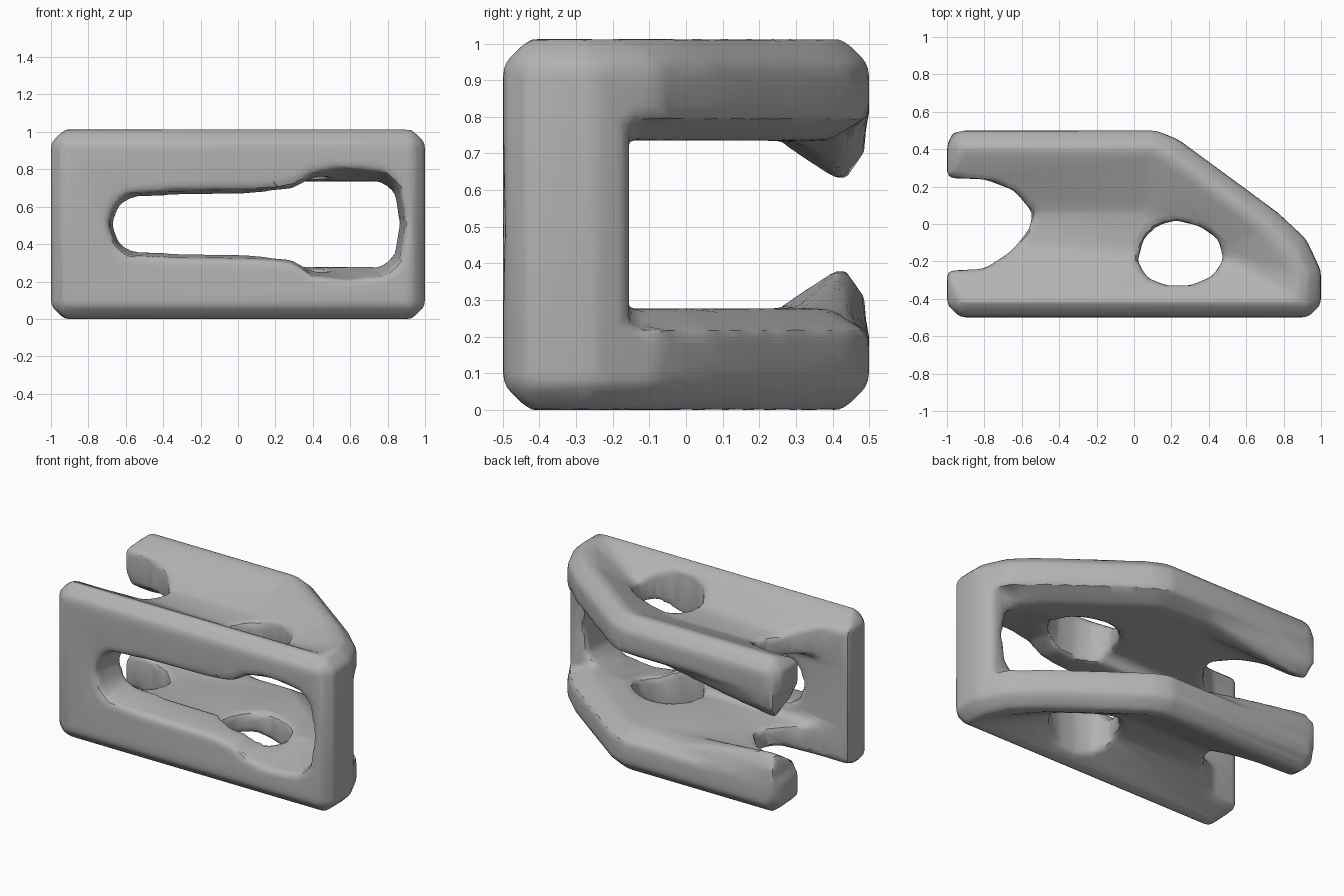
import bpy, bmesh, math

cube = bpy.data.objects.get("Cube")
if cube:
    bpy.data.objects.remove(cube, do_unlink=True)

grey = bpy.data.materials.new("plain grey")
grey.use_nodes = True
grey.diffuse_color = (0.45, 0.45, 0.45, 1)
grey.node_tree.nodes["Principled BSDF"].inputs["Base Color"].default_value = grey.diffuse_color

TOP = 1.012


def make_object(name, bm):
    bmesh.ops.recalc_face_normals(bm, faces=bm.faces)
    mesh = bpy.data.meshes.new(name)
    bm.to_mesh(mesh)
    bm.free()
    obj = bpy.data.objects.new(name, mesh)
    bpy.context.collection.objects.link(obj)
    return obj


def prism(name, outline, low, high, bevel=0):
    """Extrude an x, y outline upwards, chamfering the sharp edges if asked."""
    bm = bmesh.new()
    face = bm.faces.new([bm.verts.new((x, y, low)) for x, y in outline])
    for v in bmesh.ops.extrude_face_region(bm, geom=[face])["geom"]:
        if isinstance(v, bmesh.types.BMVert):
            v.co.z += high - low
    bmesh.ops.recalc_face_normals(bm, faces=bm.faces)
    if bevel:
        edges = [e for e in bm.edges if e.calc_face_angle(0) > math.radians(50)]
        bmesh.ops.bevel(bm, geom=edges, offset=bevel, segments=1, affect="EDGES")
    return make_object(name, bm)


def loft(name, ring_a, ring_b):
    """Join two rings that have the same number of points."""
    bm = bmesh.new()
    a, b = ([bm.verts.new(p) for p in ring] for ring in (ring_a, ring_b))
    bm.faces.new(a)
    bm.faces.new(b)
    for i in range(len(a)):
        bm.faces.new((a[i - 1], a[i], b[i], b[i - 1]))
    return make_object(name, bm)


def hull(name, points, flip=False):
    bm = bmesh.new()
    for x, y, z in points:
        bm.verts.new((x, y, TOP - z if flip else z))
    bmesh.ops.convex_hull(bm, input=bm.verts)
    return make_object(name, bm)


def rim(inset, left, front, z):
    """Outline of an arm moved inwards along its right and rear sides."""
    return [(x, y, z) for x, y in ((left, front), (1 - inset, front), (1 - inset, -.25 - inset * .3),
                                   (.78 - inset * .8, .05 - inset * .8),
                                   (.2 - inset * .4, .475 - inset), (.1, .5 - inset),
                                   (left, .5 - inset))]


def apply(obj, kind, **settings):
    mod = obj.modifiers.new(kind.lower(), kind)
    for key, value in settings.items():
        setattr(mod, key, value)
    bpy.context.view_layer.objects.active = obj
    bpy.ops.object.modifier_apply(modifier=mod.name)


def combine(obj, other, operation):
    apply(obj, "BOOLEAN", object=other, operation=operation, solver="EXACT")
    bpy.data.objects.remove(other, do_unlink=True)


# Chamfered solid block with a sloping rear corner
bracket = prism("bracket", [(-1, -.5), (1, -.5), (1, -.25), (.92, -.08), (.77, .06),
                            (.24, .45), (.12, .5), (-1, .5)], 0, TOP, bevel=0.07)

# Gap between the two arms
combine(bracket, prism("arm_gap", [(-1.2, -.25), (.3, -.25), (.7, -.19), (.85, -.155),
                                   (1.2, -.155), (1.2, .7), (-1.2, .7)],
                       0.22, 0.792), "DIFFERENCE")

for flip in (False, True):
    # Inner face of the arm, sloping away at its outer edge
    combine(bracket, hull("arm_inner_face", rim(.02, -.98, -.3, .85) + rim(.02, -.98, -.3, .79)
                          + rim(.11, -.97, -.3, .735), flip), "UNION")
    # Flared prong end
    combine(bracket, hull("prong_flare", [
        (-.2, .3, .74), (-.2, .44, .75), (-.6, .43, .67), (-.96, .43, .615), (-.97, .49, .7),
        (-.97, .27, .72), (-.97, .49, .9), (-.97, .3, .9), (-.2, .3, .9), (-.2, .48, .9)],
        flip), "UNION")
    # Shallow dish in the outer surface, leaving a raised rim
    floor = [(-1.2, -.1), (.25, -.15), (.42, -.15), (.05, .06), (-1.2, .06)]
    combine(bracket, hull("dish", rim(.1, -1.2, -.41, 1.02) + [(x, y, .87) for x, y in floor],
                          flip), "DIFFERENCE")

# Side notch and round opening through both arms
combine(bracket, prism("notch", [(-1.2, .25), (-.8, .24), (-.64, .18), (-.54, .06), (-.56, -.03),
                                 (-.66, -.15), (-.8, -.24), (-1.2, -.26)],
                       -.2, 1.2), "DIFFERENCE")
combine(bracket, prism("opening", [(.02, -.2), (.05, -.08), (.12, -.01), (.22, .02), (.35, -.01),
                                   (.45, -.08), (.48, -.19), (.42, -.28), (.3, -.33),
                                   (.18, -.33), (.07, -.29)], -.2, 1.2), "DIFFERENCE")

# Keyhole slot through the front wall, wider at the front
upper = [(-.66, .51), (-.62, .6), (-.55, .64), (-.3, .65), (.1, .655), (.28, .67), (.4, .73),
         (.55, .745), (.75, .73), (.83, .67), (.86, .51)]
keyhole = upper + [(x, TOP - z) for x, z in reversed(upper[1:-1])]
combine(bracket, loft("slot", [(.1 + (x - .1) * 1.05, -.51, .506 + (z - .506) * 1.26)
                               for x, z in keyhole],
                      [(x, -.13, z) for x, z in keyhole]), "DIFFERENCE")

# Blend the inner corners, then simplify into uneven flat patches
apply(bracket, "REMESH", mode="VOXEL", voxel_size=0.022)
apply(bracket, "SMOOTH", factor=0.5, iterations=6)
apply(bracket, "DECIMATE", ratio=0.1)

bracket.data.materials.clear()
bracket.data.materials.append(grey)
for p in bracket.data.polygons:
    p.material_index = 0
bpy.ops.object.select_all(action="DESELECT")
bracket.select_set(True)
bpy.context.view_layer.objects.active = bracket
bpy.ops.object.shade_smooth_by_angle(angle=math.radians(30))
